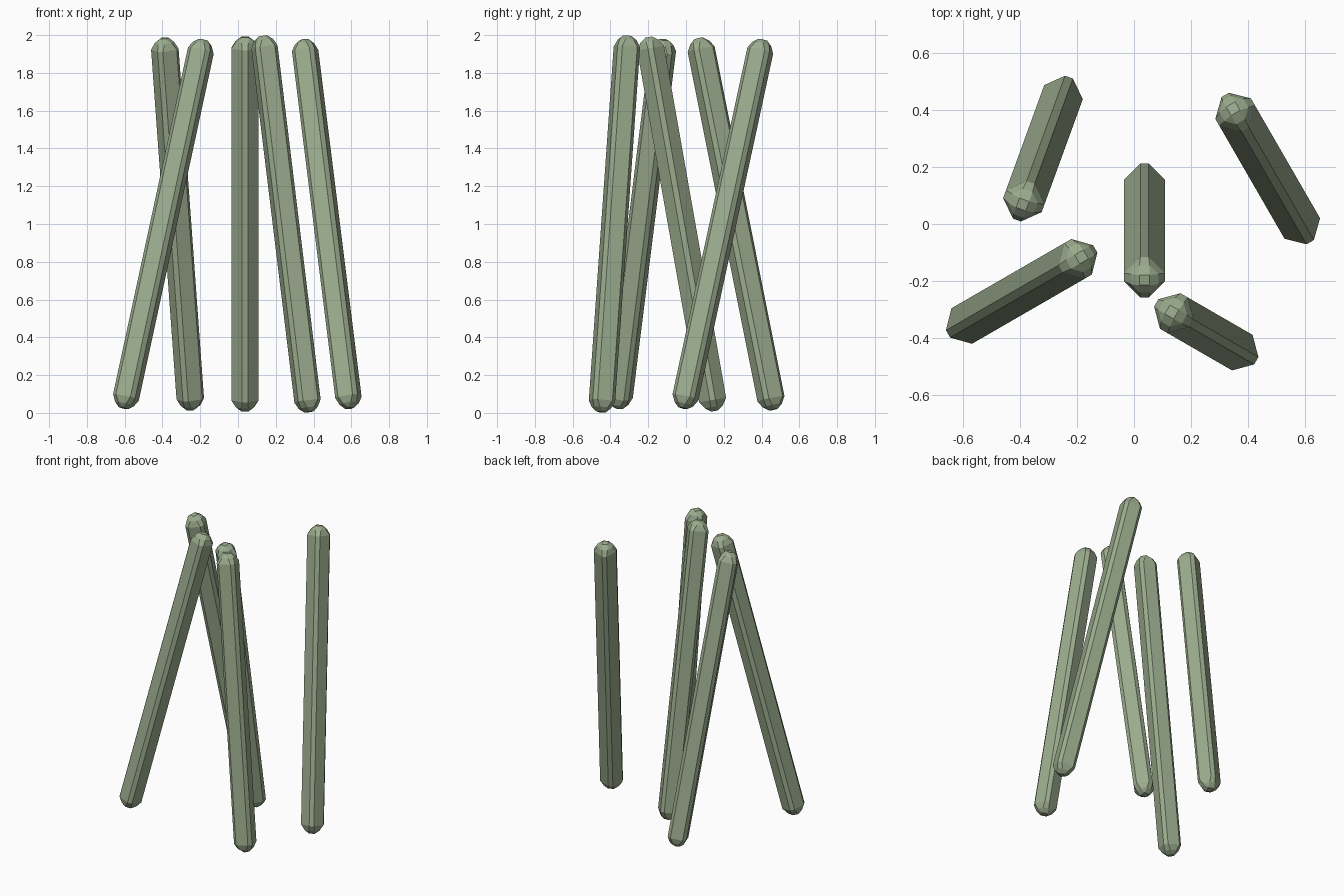
import bpy, bmesh
from math import radians, cos, sin, pi
from mathutils import Matrix

if "Cube" in bpy.data.objects:
    bpy.data.objects.remove(bpy.data.objects["Cube"])

HALF = 0.967     # half length to the shoulder, before bevel
RADIUS = 0.087   # corner radius of the square section
TIP = 0.065      # height of the pyramid ends
BEVEL = 0.021

mat = bpy.data.materials.new("sage_green")
mat.diffuse_color = (0.33, 0.41, 0.27, 1)
mat.use_nodes = True
mat.node_tree.nodes["Principled BSDF"].inputs["Base Color"].default_value = mat.diffuse_color


def make_stick(name, centre, lean, heading):
    """Square bar with pyramid ends, all edges chamfered, leaning toward heading."""
    bm = bmesh.new()
    corners = [(RADIUS * cos(k * pi / 2), RADIUS * sin(k * pi / 2)) for k in range(4)]
    low = [bm.verts.new((x, y, -HALF)) for x, y in corners]
    high = [bm.verts.new((x, y, HALF)) for x, y in corners]
    foot = bm.verts.new((0, 0, -HALF - TIP))
    peak = bm.verts.new((0, 0, HALF + TIP))
    for i in range(4):
        j = (i + 1) % 4
        bm.faces.new((low[i], low[j], high[j], high[i]))
        bm.faces.new((high[i], high[j], peak))
        bm.faces.new((low[j], low[i], foot))
    bmesh.ops.bevel(bm, geom=bm.edges[:], offset=BEVEL, offset_type='OFFSET',
                    segments=1, profile=0.5, affect='EDGES')
    bmesh.ops.recalc_face_normals(bm, faces=bm.faces[:])
    mesh = bpy.data.meshes.new(name)
    bm.to_mesh(mesh)
    bm.free()
    mesh.materials.append(mat)
    obj = bpy.data.objects.new(name, mesh)
    bpy.context.collection.objects.link(obj)
    obj.matrix_world = (Matrix.Translation(centre)
                        @ Matrix.Rotation(radians(heading), 4, 'Z')
                        @ Matrix.Rotation(radians(lean), 4, 'Y'))


# Five leaning sticks: centre, lean angle, heading of the upper end
make_stick("back_left_stick", (-0.32, 0.265, 1), 12, 250)
make_stick("front_left_stick", (-0.395, -0.237, 1), 14, 30)
make_stick("middle_stick", (0.037, -0.023, 1), 10, 270)
make_stick("front_right_stick", (0.254, -0.379, 1), 8, 150)
make_stick("back_right_stick", (0.47, 0.195, 1), 14, 120)
